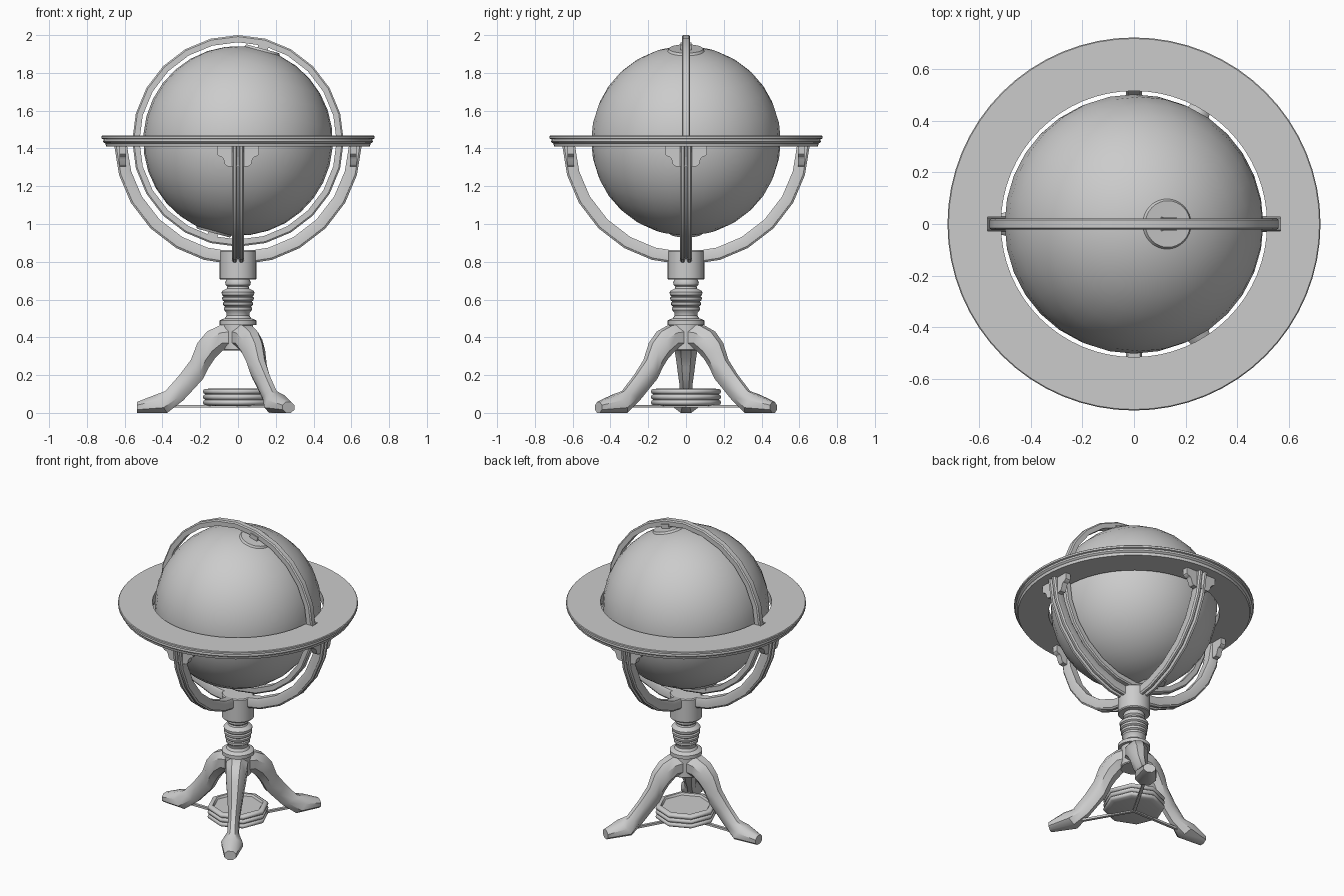
import bpy, bmesh, math
from mathutils import Matrix, Vector

if "Cube" in bpy.data.objects:
    bpy.data.objects.remove(bpy.data.objects["Cube"])

CZ = 1.44  # height of the globe centre


def finish(obj, angle=35):
    bpy.ops.object.select_all(action='DESELECT')
    obj.select_set(True)
    bpy.context.view_layer.objects.active = obj
    bpy.ops.object.shade_smooth_by_angle(angle=math.radians(angle))
    return obj


def make(name, bm, angle=35):
    bmesh.ops.recalc_face_normals(bm, faces=bm.faces[:])
    me = bpy.data.meshes.new(name)
    bm.to_mesh(me)
    bm.free()
    obj = bpy.data.objects.new(name, me)
    bpy.context.collection.objects.link(obj)
    return finish(obj, angle)


def loft(name, rows, closed=False, turn=0, angle=35):
    """Skin closed cross-sections; either loop back to the start or cap the ends."""
    bm = bmesh.new()
    rot = Matrix.Rotation(math.radians(turn), 3, 'Z')
    vs = [[bm.verts.new(rot @ Vector(p)) for p in row] for row in rows]
    n = len(rows[0])
    for i in range(len(vs) if closed else len(vs) - 1):
        a, b = vs[i], vs[(i + 1) % len(vs)]
        for j in range(n):
            k = (j + 1) % n
            bm.faces.new((a[j], a[k], b[k], b[j]))
    if not closed:
        bm.faces.new(vs[0])
        bm.faces.new(vs[-1])
    return make(name, bm, angle)


def lathe(name, profile, sides, closed=False, angle=35):
    rows = [[(r * math.cos(2 * math.pi * i / sides), r * math.sin(2 * math.pi * i / sides), z)
             for i in range(sides)] for r, z in profile]
    return loft(name, rows, closed, 0, angle)


def arc(name, section, angles, closed=False, turn=0):
    """Sweep a (radius, y) section round the globe centre in the XZ plane."""
    rows = [[(r * math.cos(math.radians(a)), y, CZ + r * math.sin(math.radians(a)))
             for r, y in section] for a in angles]
    return loft(name, rows, closed, turn)


def box(name, size, matrix):
    bm = bmesh.new()
    bmesh.ops.create_cube(bm, size=1, matrix=matrix @ Matrix.Diagonal((*size, 1)))
    return make(name, bm)


# globe, tilted, with a thin cap and a pivot block at each pole
tilt = Matrix.Translation((0, 0, CZ)) @ Matrix.Rotation(math.radians(15), 4, 'Y')
bm = bmesh.new()
bmesh.ops.create_uvsphere(bm, u_segments=32, v_segments=16, radius=0.502, matrix=tilt)
make("globe", bm)
for side, s in (("top", 1), ("bottom", -1)):
    bm = bmesh.new()
    bmesh.ops.create_cone(bm, cap_ends=True, segments=32, radius1=0.098, radius2=0.09, depth=0.014,
                          matrix=tilt @ Matrix.Rotation(0 if s > 0 else math.pi, 4, 'X')
                          @ Matrix.Translation((0, 0, 0.498)))
    make(side + "_pole_cap", bm)
    box(side + "_pivot", (0.055, 0.056, 0.03), tilt @ Matrix.Translation((0, 0, 0.518 * s)))

# meridian ring
arc("meridian_ring", [(0.522, -0.022), (0.552, -0.022), (0.56, -0.016), (0.56, 0.016),
                      (0.552, 0.022), (0.522, 0.022)], range(0, 360, 15), closed=True)

# horizon ring with two notches for the meridian ring
horizon = lathe("horizon_ring", [(0.515, 1.468), (0.718, 1.468), (0.722, 1.464), (0.722, 1.452),
                                 (0.712, 1.449), (0.714, 1.436), (0.708, 1.43), (0.702, 1.427),
                                 (0.698, 1.41), (0.515, 1.41)], 64, closed=True)
cutter = box("notch_cutter", (1.134, 0.054, 0.3), Matrix.Translation((0, 0, CZ)))
cutter.hide_render = True
mod = horizon.modifiers.new("notches", 'BOOLEAN')
mod.operation = 'DIFFERENCE'
mod.solver = 'EXACT'
mod.object = cutter
bpy.context.view_layer.objects.active = horizon
bpy.ops.object.modifier_apply(modifier=mod.name)
bpy.data.objects.remove(cutter)
finish(horizon)

# four curved arms and their brackets under the horizon ring
arm_section = [(0.588, -0.024), (0.6, -0.031), (0.645, -0.031), (0.655, -0.024), (0.655, -0.01),
               (0.638, -0.004), (0.638, 0.004), (0.655, 0.01), (0.655, 0.024), (0.645, 0.031),
               (0.6, 0.031), (0.588, 0.024)]
half = [(0.11, 1.412), (0.11, 1.37), (0.102, 1.36), (0.086, 1.355), (0.076, 1.342),
        (0.07, 1.318), (0.058, 1.306), (0.03, 1.303)]
outline = half + [(-y, z) for y, z in reversed(half)]
for i in range(4):
    arc(f"arm_{i + 1}", arm_section, [-2.6, -16, -30, -45, -60, -74, -88], turn=90 * i)
    loft(f"arm_bracket_{i + 1}", [[(x, y, z) for y, z in outline] for x in (0.592, 0.628)],
         turn=90 * i)

# turned column
lathe("column", [(0.075, 0.33), (0.08, 0.335), (0.08, 0.465), (0.098, 0.465), (0.098, 0.488),
                 (0.088, 0.495), (0.07, 0.5), (0.06, 0.515), (0.062, 0.53), (0.074, 0.545),
                 (0.074, 0.558), (0.068, 0.563), (0.078, 0.57), (0.08, 0.584), (0.073, 0.59),
                 (0.083, 0.597), (0.084, 0.611), (0.076, 0.617), (0.085, 0.624), (0.087, 0.64),
                 (0.08, 0.648), (0.06, 0.658), (0.056, 0.668), (0.066, 0.678), (0.068, 0.69),
                 (0.062, 0.705), (0.093, 0.705), (0.098, 0.711), (0.098, 0.855),
                 (0.093, 0.862)], 24)

# three curved legs: upper point, lower point and half width of each section
leg = [((0.05, 0.47), (0.05, 0.33), 0.065), ((0.10, 0.462), (0.08, 0.33), 0.065),
       ((0.165, 0.43), (0.125, 0.285), 0.06), ((0.215, 0.37), (0.155, 0.24), 0.052),
       ((0.25, 0.28), (0.185, 0.18), 0.043), ((0.31, 0.2), (0.235, 0.125), 0.034),
       ((0.385, 0.115), (0.29, 0.066), 0.034), ((0.44, 0.095), (0.375, 0.0), 0.065),
       ((0.535, 0.058), (0.535, 0.0), 0.036)]
for i, turn in enumerate((180, 60, -60)):
    rows = []
    for up, low, w in leg:
        u, l = Vector(up), Vector(low)
        c, h = (u + l) / 2, (u - l) / 2
        row = []
        for k in range(8):
            a = math.radians(22.5 + 45 * k)
            f = 1 / math.cos(math.radians(22.5))
            p = c + h * math.cos(a) * f
            row.append((p.x, w * math.sin(a) * f, p.y))
        rows.append(row)
    loft(f"leg_{i + 1}", rows, turn=turn, angle=40)
    # thin stretcher from the compass to the foot
    box(f"stretcher_{i + 1}", (0.4, 0.018, 0.014),
        Matrix.Rotation(math.radians(turn), 4, 'Z') @ Matrix.Translation((0.2, 0, 0.035)))

# octagonal compass box with three rounded bands and a recessed face
bands = []
for z in (0.055, 0.084, 0.113):
    bands += [(0.174, z - 0.014), (0.183, z - 0.009), (0.186, z), (0.183, z + 0.009),
              (0.174, z + 0.014)]
lathe("compass_box", [(0.15, 0.036)] + bands + [(0.155, 0.128), (0.148, 0.115), (0.01, 0.115)],
      8, angle=50)
